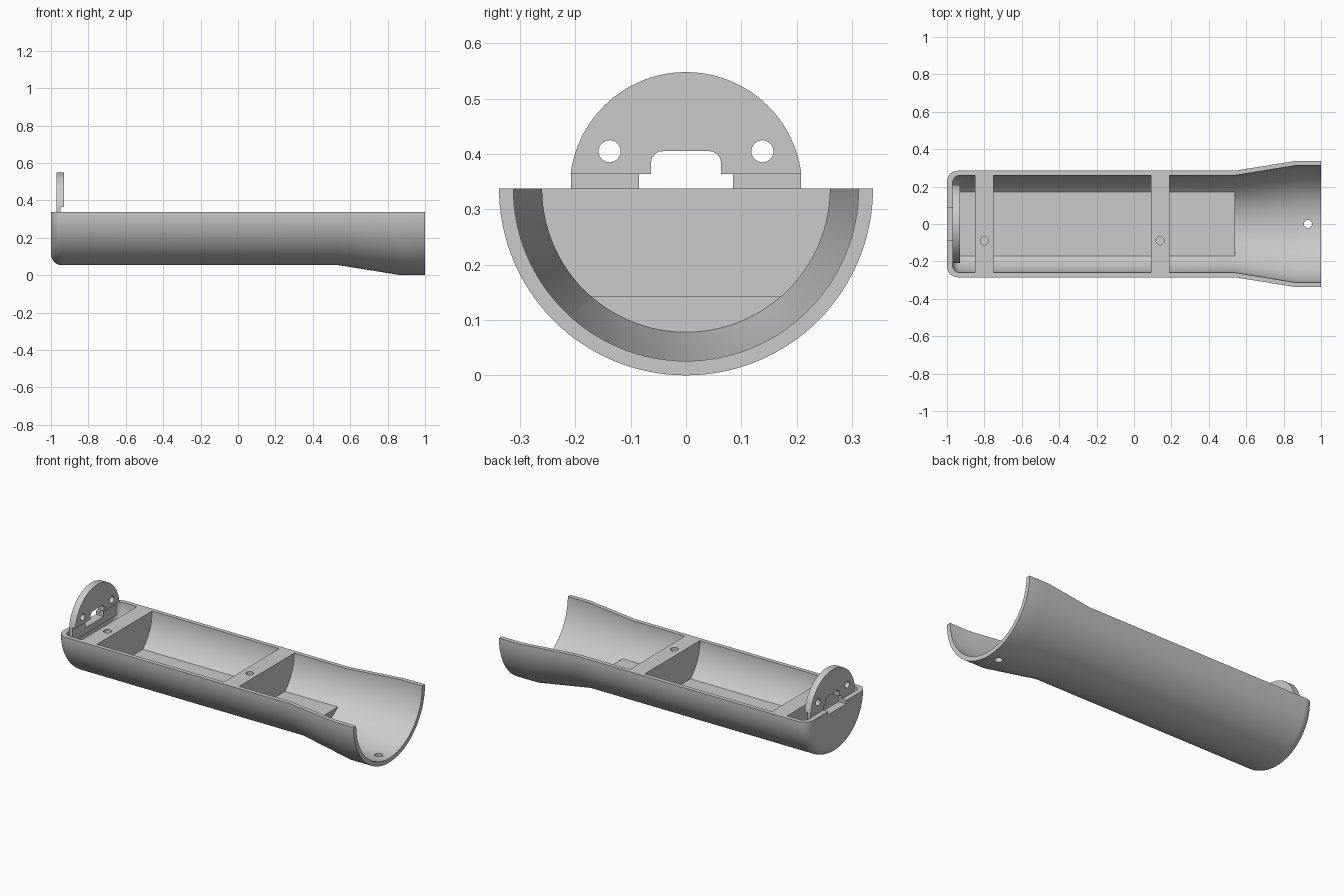
import bpy, bmesh, math

cube = bpy.data.objects.get("Cube")
if cube:
    bpy.data.objects.remove(cube, do_unlink=True)

RIM = 0.338  # height of the open rim and of the tube axis

grey = bpy.data.materials.new("plain grey")
grey.use_nodes = True
COLOUR = (0.6, 0.6, 0.6, 1)
grey.diffuse_color = COLOUR
grey.node_tree.nodes["Principled BSDF"].inputs["Base Color"].default_value = COLOUR


def finish(name, bm):
    bmesh.ops.remove_doubles(bm, verts=bm.verts, dist=1e-5)
    bmesh.ops.recalc_face_normals(bm, faces=bm.faces)
    mesh = bpy.data.meshes.new(name)
    bm.to_mesh(mesh)
    bm.free()
    mesh.materials.append(grey)
    obj = bpy.data.objects.new(name, mesh)
    bpy.context.collection.objects.link(obj)
    return obj


def arc(cx, cy, r, start, end, steps):
    angles = [math.radians(start + (end - start) * i / steps) for i in range(steps + 1)]
    return [(cx + r * math.cos(a), cy + r * math.sin(a)) for a in angles]


def prism(name, outline, x0, x1):
    """Extrude a (y, z) outline along x."""
    bm = bmesh.new()
    face = bm.faces.new([bm.verts.new((x0, y, z)) for y, z in outline])
    ext = bmesh.ops.extrude_face_region(bm, geom=[face])["geom"]
    moved = [v for v in ext if isinstance(v, bmesh.types.BMVert)]
    bmesh.ops.translate(bm, verts=moved, vec=(x1 - x0, 0, 0))
    return finish(name, bm)


def box(name, y0, y1, z0, z1, x0, x1):
    return prism(name, [(y0, z0), (y1, z0), (y1, z1), (y0, z1)], x0, x1)


def upright_pin(name, x, y, z0, z1, r=0.022):
    bpy.ops.mesh.primitive_cylinder_add(vertices=32, radius=r, depth=z1 - z0,
                                        location=(x, y, (z0 + z1) / 2))
    bpy.context.object.name = name
    return bpy.context.object


def combine(target, other, operation):
    bpy.context.view_layer.objects.active = target
    mod = target.modifiers.new("combine", "BOOLEAN")
    mod.operation, mod.object, mod.solver = operation, other, "EXACT"
    bpy.ops.object.modifier_apply(modifier=mod.name)
    bpy.data.objects.remove(other, do_unlink=True)


# Half-round shell: an (x, radius) wall section swept half a turn about the axis
section = [(-1, 0)] + arc(-0.94, 0.225, 0.06, 180, 90, 8)
section += [(0.54, 0.285), (0.87, RIM), (1, RIM), (1, 0.312), (0.86, 0.312), (0.54, 0.26)]
section += arc(-0.93, 0.22, 0.04, 90, 180, 6) + [(-0.97, 0)]
bm = bmesh.new()
ring = [bm.verts.new((x, r, RIM)) for x, r in section]
rim_face = bm.faces.new(ring)
bmesh.ops.spin(bm, geom=[rim_face], cent=(0, 0, RIM), axis=(1, 0, 0),
               angle=-math.pi, steps=64, use_duplicate=False)
# restore the starting rim face that the sweep may consume
bmesh.ops.remove_doubles(bm, verts=bm.verts, dist=1e-5)
bmesh.ops.holes_fill(bm, edges=[e for e in bm.edges if e.is_boundary], sides=0)
shell = finish("half_tube_shell", bm)

# Flat floor and two bulkheads
half = math.degrees(math.acos((RIM - 0.143) / 0.27))
combine(shell, prism("floor", arc(0, RIM, 0.27, 270 - half, 270 + half, 32), -0.955, 0.54), "UNION")
for x in (-0.8, 0.14):
    combine(shell, prism("bulkhead", arc(0, RIM, 0.27, 180, 360, 48), x - 0.05, x + 0.05), "UNION")
    combine(shell, upright_pin("screw_hole", x, -0.09, 0.2, 0.4), "DIFFERENCE")

# Drain hole in the mouth and cable notch in the end wall
combine(shell, upright_pin("mouth_hole", 0.93, 0, -0.1, 0.1), "DIFFERENCE")
combine(shell, box("rim_notch", -0.085, 0.085, 0.318, 0.4, -1.05, -0.9), "DIFFERENCE")

# Round end plate standing on a thinner foot
edge = math.degrees(math.asin((0.364 - RIM) / 0.21))
plate = prism("end_plate", arc(0, RIM, 0.21, edge, 180 - edge, 64), -0.97, -0.93)
combine(plate, box("foot", -0.208, 0.208, 0.28, 0.366, -0.97, -0.948), "UNION")
combine(plate, box("foot_gap", -0.085, 0.085, 0.318, 0.364, -1.05, -0.9), "DIFFERENCE")
slot = [(-0.063, 0.35), (0.063, 0.35)]
slot += arc(0.043, 0.385, 0.02, 0, 90, 6) + arc(-0.043, 0.385, 0.02, 90, 180, 6)
combine(plate, prism("slot", slot, -1.05, -0.9), "DIFFERENCE")
for side in (-1, 1):
    hole = arc(side * 0.138, 0.405, 0.02, 0, 360, 32)[:-1]
    combine(plate, prism("plate_hole", hole, -1.05, -0.9), "DIFFERENCE")

# Smooth round walls, crisp edges
for obj in (shell, plate):
    bpy.ops.object.select_all(action="DESELECT")
    obj.select_set(True)
    bpy.context.view_layer.objects.active = obj
    bpy.ops.object.shade_smooth_by_angle(angle=math.radians(30))
